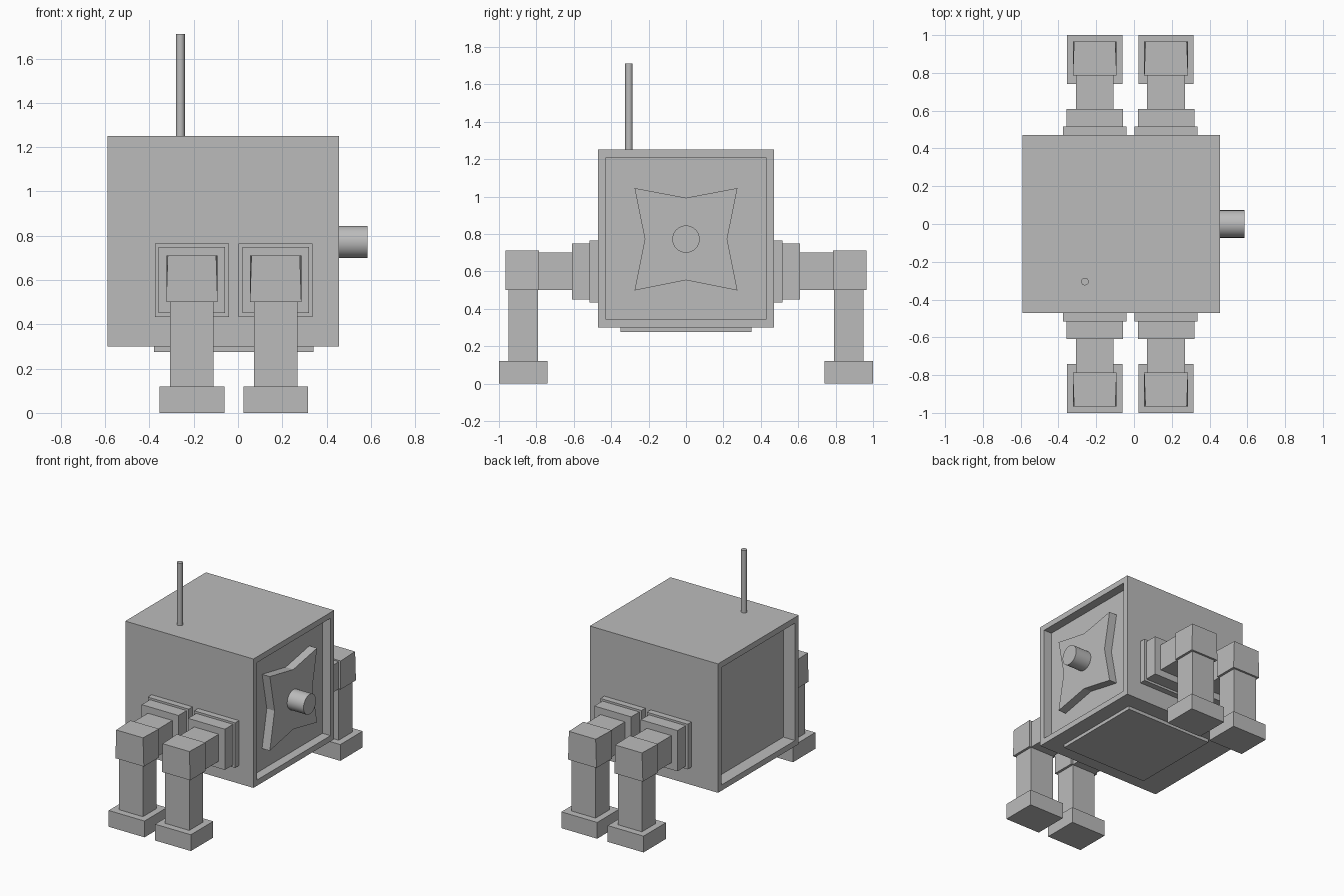
import bpy, bmesh, math
from mathutils import Matrix, Vector

if "Cube" in bpy.data.objects:
    bpy.data.objects.remove(bpy.data.objects["Cube"])

grey = bpy.data.materials.new("plain grey")
grey.diffuse_color = (0.5, 0.5, 0.5, 1)
grey.use_nodes = True
grey.node_tree.nodes["Principled BSDF"].inputs["Base Color"].default_value = grey.diffuse_color


def finish(name, bm):
    bmesh.ops.recalc_face_normals(bm, faces=bm.faces)
    me = bpy.data.meshes.new(name)
    bm.to_mesh(me)
    bm.free()
    me.materials.append(grey)
    ob = bpy.data.objects.new(name, me)
    bpy.context.collection.objects.link(ob)
    return ob


def box_mesh(x0, x1, y0, y1, z0, z1):
    bm = bmesh.new()
    m = Matrix.Translation(((x0 + x1) / 2, (y0 + y1) / 2, (z0 + z1) / 2))
    m = m @ Matrix.Diagonal((x1 - x0, y1 - y0, z1 - z0, 1))
    bmesh.ops.create_cube(bm, size=1, matrix=m)
    return bm


def box(name, *dims):
    return finish(name, box_mesh(*dims))


def rod(name, r, length, sides, matrix):
    bm = bmesh.new()
    bmesh.ops.create_cone(bm, cap_ends=True, segments=sides, radius1=r, radius2=r,
                          depth=length, matrix=matrix)
    for f in bm.faces:
        f.smooth = len(f.verts) == 4
    for e in bm.edges:
        e.smooth = all(len(f.verts) == 4 for f in e.link_faces)
    return finish(name, bm)


# Body with a sunken panel at each end
bm = box_mesh(-0.59, 0.455, -0.47, 0.47, 0.30, 1.25)
bm.normal_update()
for sign, depth in ((1, 0.066), (-1, 0.095)):
    face = next(f for f in bm.faces if f.normal.x * sign > 0.9)
    bmesh.ops.inset_individual(bm, faces=[face], thickness=0.06)
    floor = bmesh.ops.extrude_discrete_faces(bm, faces=[face])["faces"][0]
    bmesh.ops.translate(bm, verts=floor.verts, vec=Vector((-sign * depth, 0, 0)))
finish("body", bm)

# Four-pointed plate on the right panel
outline = [(-0.275, 1.045), (0, 0.993), (0.275, 1.045), (0.22, 0.772),
           (0.275, 0.498), (0, 0.553), (-0.275, 0.498), (-0.22, 0.772)]
bm = bmesh.new()
face = bm.faces.new([bm.verts.new((0.385, y, z)) for y, z in outline])
ext = bmesh.ops.extrude_face_region(bm, geom=[face])["geom"]
bmesh.ops.translate(bm, verts=[v for v in ext if isinstance(v, bmesh.types.BMVert)],
                    vec=Vector((0.067, 0, 0)))
if face.is_valid and len(bm.faces) < 10:
    bm.faces.new([v for v in bm.verts if v.co.x < 0.4])
finish("star_plate", bm)

# Nose barrel, antenna and belly hatch
rod("nose_barrel", 0.073, 0.195, 32,
    Matrix.Translation((0.4875, 0, 0.772)) @ Matrix.Rotation(math.pi / 2, 4, "Y"))
rod("antenna", 0.02, 0.47, 16, Matrix.Translation((-0.26, -0.305, 1.475)))
box("belly_hatch", -0.38, 0.34, -0.35, 0.35, 0.275, 0.31)

# Four legs, two on each side
for cx, end in ((-0.208, "left"), (0.17, "right")):
    for s, side in ((-1, "front"), (1, "back")):
        tag = f"{side}_{end}"

        def part(name, half, y0, y1, z0, z1):
            return box(f"{tag}_{name}", cx - half, cx + half, *sorted((s * y0, s * y1)), z0, z1)

        part("hip_plate", 0.167, 0.46, 0.515, 0.433, 0.765)
        part("hip_block", 0.15, 0.51, 0.61, 0.45, 0.75)
        part("thigh", 0.1, 0.60, 0.80, 0.50, 0.70)
        part("shin", 0.098, 0.79, 0.95, 0.10, 0.55)
        part("foot", 0.146, 0.74, 1.0, 0.0, 0.12)
        # Knee cap, narrowing slightly at its outer top edge
        knee = part("knee", 0.116, 0.787, 0.965, 0.50, 0.71)
        for v in knee.data.vertices:
            if v.co.z > 0.6 and abs(v.co.y) > 0.9:
                v.co.x = cx + (v.co.x - cx) * 0.94
